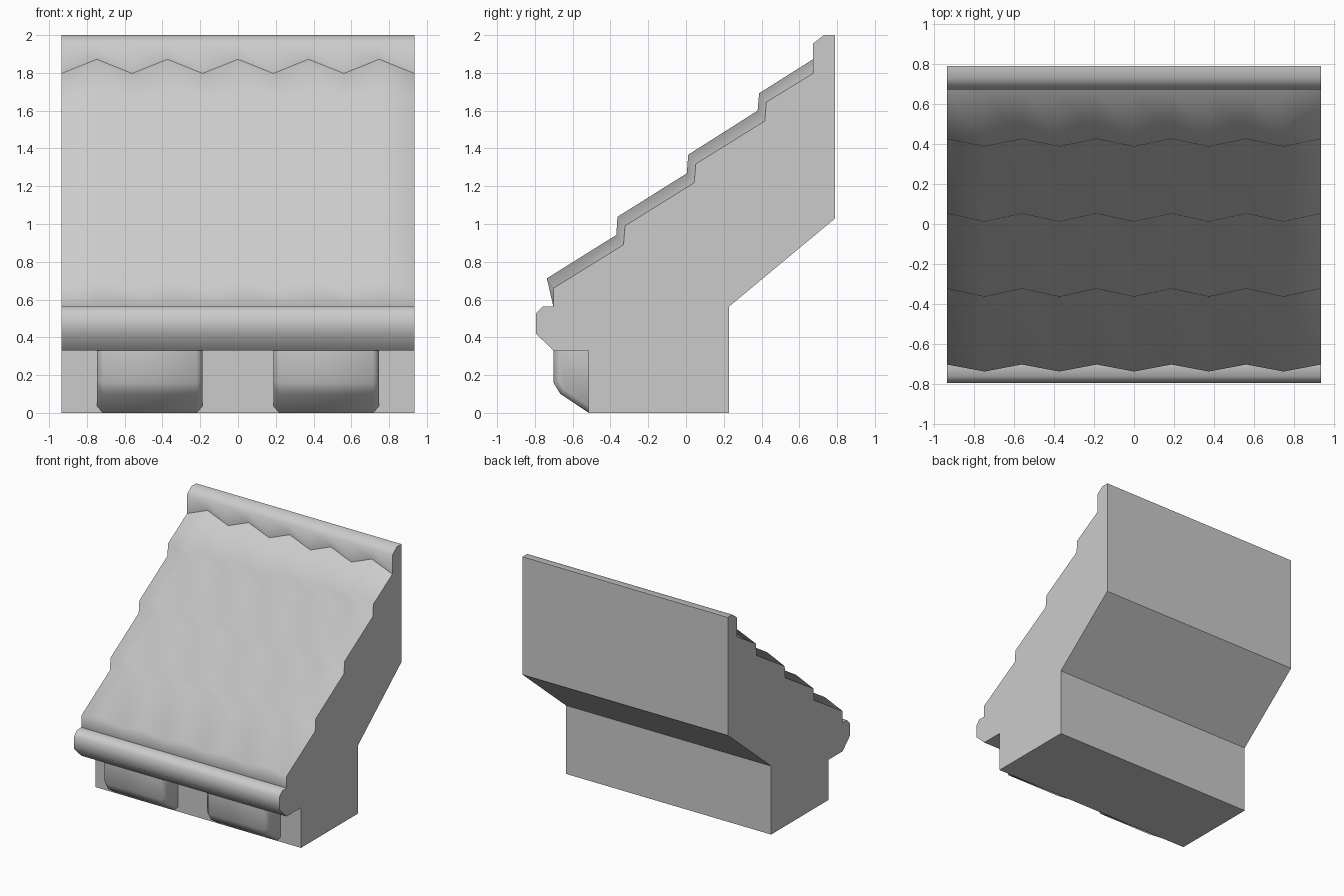
import bpy, bmesh

if "Cube" in bpy.data.objects:
    bpy.data.objects.remove(bpy.data.objects["Cube"])


def loft(name, sections, smooth, sharp=(), skip=(), smooth_caps=False):
    """Loft (x, closed y-z profile) sections; segment j runs from point j to j+1."""
    bm = bmesh.new()
    cols = [[bm.verts.new((x, y, z)) for y, z in prof] for x, prof in sections]
    n = len(cols[0])
    for a, b in zip(cols, cols[1:]):
        for j in range(n):
            if j in skip:
                continue
            k = (j + 1) % n
            f = bm.faces.new((a[j], a[k], b[k], b[j]))
            f.smooth = j in smooth
        for j in sharp:
            bm.edges.get((a[j], b[j])).smooth = False
    # End caps
    for ring in (cols[-1], cols[0][::-1]):
        bm.faces.new(ring).smooth = smooth_caps
    me = bpy.data.meshes.new(name)
    bm.to_mesh(me)
    bm.free()
    ob = bpy.data.objects.new(name, me)
    bpy.context.collection.objects.link(ob)
    return ob


# Side profile: wall foot and back, then ridge cap
back = [(-.515, 0), (.228, 0), (.228, .563), (.79, 1.03),
        (.79, 2), (.73, 2), (.672, 1.955)]
# Stepped tile courses in the valleys and on the crests
valley = [(.672, 1.797), (.425, 1.645), (.417, 1.545), (.052, 1.318), (.043, 1.218),
          (-.323, .99), (-.331, .89), (-.702, .66), (-.702, .563)]
crest = [(.672, 1.872), (.387, 1.692), (.379, 1.6), (.012, 1.367), (.004, 1.268),
         (-.363, 1.038), (-.369, .942), (-.737, .712), (-.702, .563)]
# Eaves moulding
eaves = [(-.76, .563), (-.795, .525), (-.795, .42), (-.702, .33), (-.515, .33)]

# Roof block: valleys and crests alternate across the width
W = .934
sections = [(-W + i * W / 5, back + (crest if i % 2 else valley) + eaves)
            for i in range(11)]
loft("tiled_roof_block", sections, smooth=range(4, 19), sharp=(4, 7, 15, 19))

# Brackets under the eaves, with chamfered sides
inner = [(-.515, .33), (-.702, .33), (-.702, .16), (-.665, .1), (-.515, 0)]
outer = [(-.515, .33), (-.67, .33), (-.67, .17), (-.643, .122), (-.515, .037)]
for side, label in ((-1, "left"), (1, "right")):
    c = side * .467
    loft("eaves_bracket_" + label,
         [(c - .28, outer), (c - .248, inner), (c + .248, inner), (c + .28, outer)],
         smooth=range(5), skip=(0, 4), smooth_caps=True)
